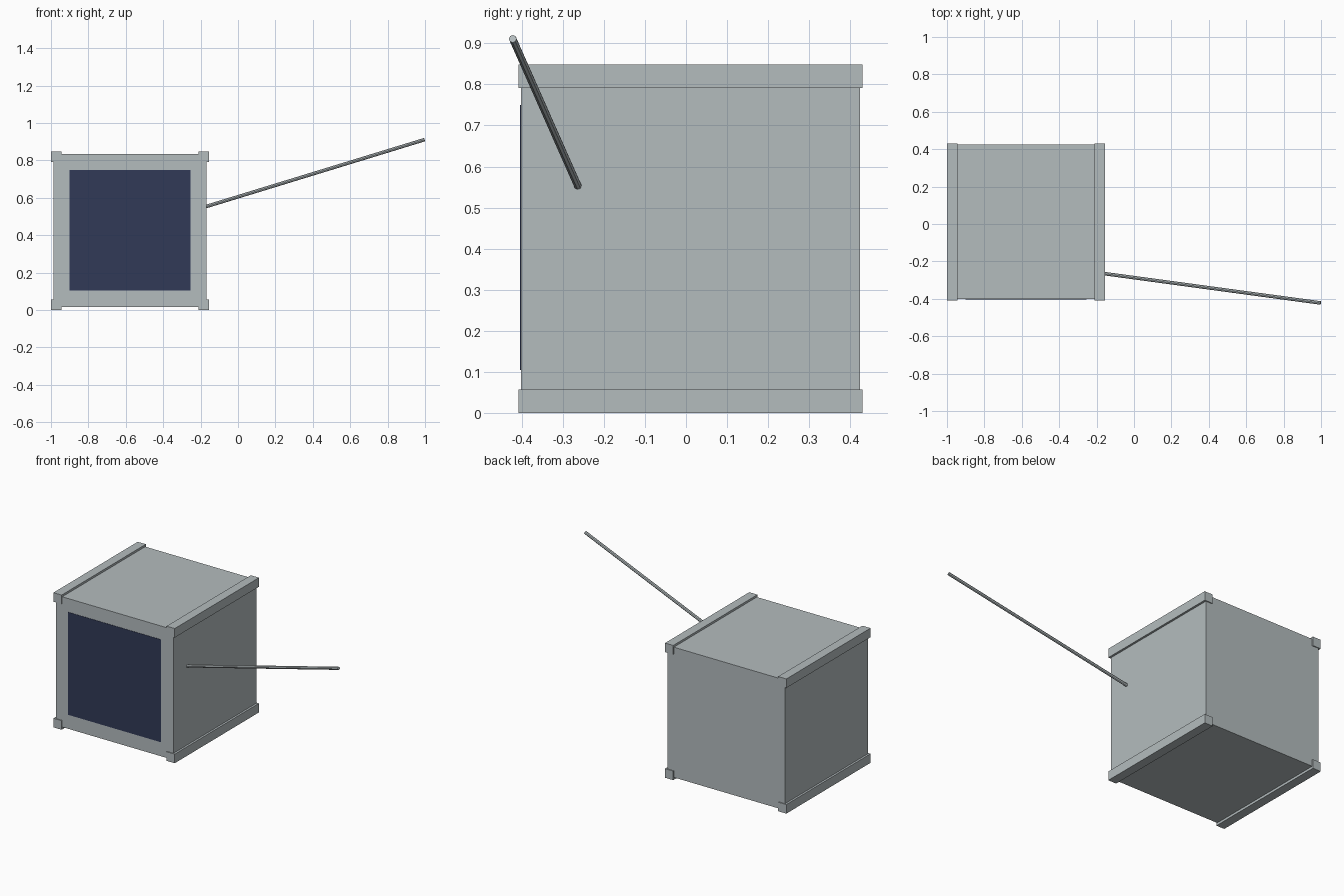
import bpy
from mathutils import Vector

cube = bpy.data.objects.get("Cube")
if cube:
    bpy.data.objects.remove(cube, do_unlink=True)


def material(name, color):
    mat = bpy.data.materials.new(name)
    mat.use_nodes = True
    mat.diffuse_color = (*color, 1)
    mat.node_tree.nodes["Principled BSDF"].inputs["Base Color"].default_value = (*color, 1)
    return mat


def finish(name, mat):
    obj = bpy.context.object
    obj.name = name
    obj.data.name = name
    obj.data.materials.append(mat)
    return obj


def box(name, low, high, mat):
    low, high = Vector(low), Vector(high)
    bpy.ops.mesh.primitive_cube_add(size=1, location=(low + high) / 2)
    obj = finish(name, mat)
    obj.scale = high - low
    bpy.ops.object.transform_apply(location=False, rotation=False, scale=True)
    return obj


def rod(name, start, end, radius, mat):
    start, end = Vector(start), Vector(end)
    axis = end - start
    bpy.ops.mesh.primitive_cylinder_add(
        vertices=8, radius=radius, depth=axis.length, location=(start + end) / 2,
        rotation=axis.to_track_quat("Z", "Y").to_euler())
    return finish(name, mat)


grey = material("light grey", (0.456, 0.503, 0.515))
navy = material("dark navy", (0.031, 0.042, 0.095))

# Cabinet body
box("body", (-0.987, -0.402, 0.015), (-0.168, 0.424, 0.835), grey)

# Dark front panel, a thin plate on the front face
box("front_panel", (-0.9, -0.404, 0.104), (-0.255, -0.4, 0.75), navy)

# Rails along the four front-to-back edges
rail = 0.057
for side, x in (("right", -1.0), ("left", -0.155 - rail)):
    for level, z in (("lower", 0.0), ("upper", 0.848 - rail)):
        box(f"{level}_{side}_rail", (x, -0.408, z), (x + rail, 0.43, z + rail), grey)

# Slanted rod reaching out from the left side
rod("side_rod", (-0.175, -0.263, 0.552), (0.997, -0.422, 0.911), 0.0095, grey)
